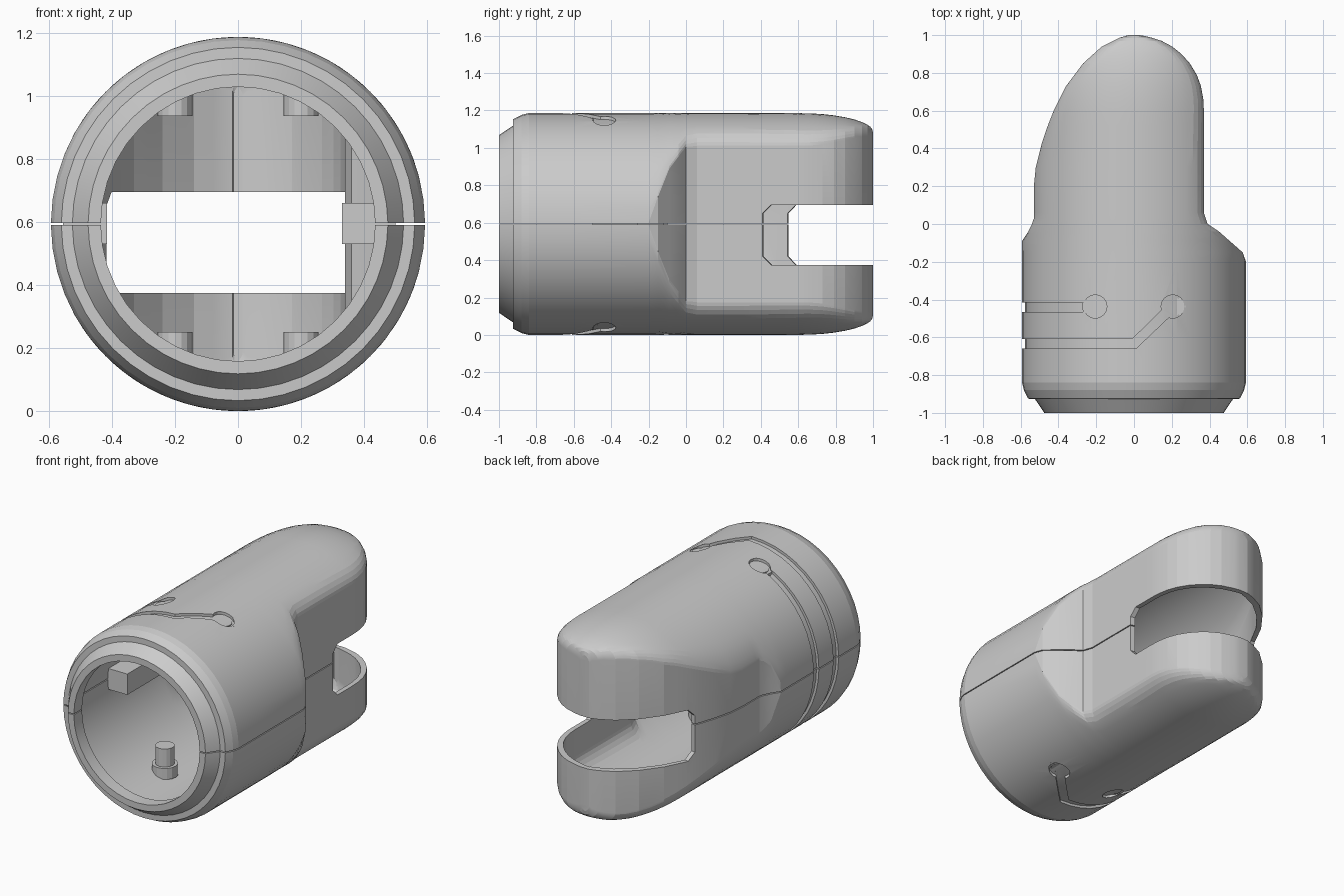
import bpy, bmesh, math
from mathutils import Vector, Matrix

if "Cube" in bpy.data.objects:
    bpy.data.objects.remove(bpy.data.objects["Cube"])

ZC, R = 0.593, 0.593
N = 24
LEFT = [(-1, .6), (-.09, .6), (-.04, .56), (.02, .53), (.2, .53), (.3, .52), (.42, .49),
        (.57, .44), (.73, .36), (.85, .27), (.94, .17), (.985, .08), (1, .03)]
RIGHT = [(-1, .6), (-.2, .595), (-.15, .575), (-.04, .45), (0, .39), (.06, .37), (.63, .37)]
RIGHT += [(.63 + .37 * math.sin(a), max(.03, .37 * math.cos(a)))
          for a in [math.pi / 2 * k / 8 for k in range(1, 9)]]
LIP = [(-1, .475), (-.926, .525), (-.925, .56), (-.88, .583), (-.84, R), (1, R)]


def lerp(table, y):
    for (a, u), (b, v) in zip(table, table[1:]):
        if y <= b:
            return u + (v - u) * max(0, (y - a) / (b - a))
    return table[-1][1]


def finish(name, bm):
    bmesh.ops.recalc_face_normals(bm, faces=bm.faces)
    me = bpy.data.meshes.new(name)
    bm.to_mesh(me)
    bm.free()
    ob = bpy.data.objects.new(name, me)
    bpy.context.collection.objects.link(ob)
    return ob


def loft(name, stations, wall, y_end):
    """Loft round sections along y, clipped sideways by the plan outline."""
    bm = bmesh.new()
    rings = []
    for y in stations:
        r = (lerp(LIP, y) if wall == 0 else R - .043)
        xl, xr = -min(lerp(LEFT, y), r + wall) + wall, min(lerp(RIGHT, y), r + wall) - wall
        xl, xr = max(xl, -r), min(xr, r)
        if xr - xl < .03:
            xl, xr = -.015, .015
        fade = min(1, max(0, (y + .15) / .2))
        u = min(1, max(0, 1 - (1 - y) / .4))
        tip = .10 * (1 - math.sqrt(1 - u * u))
        top = []
        for i in range(N + 1):
            x = (xl + xr) / 2 - (xr - xl) / 2 * math.cos(math.pi * i / N)
            d = 1 - min(1, min(x - xl, xr - x) / .06)
            edge = .045 * fade * (1 - math.sqrt(max(0, 1 - d * d)))
            top.append((x, max(.006, math.sqrt(max(0, r * r - x * x)) - tip - edge)))
        yy = y if y < .6 else .6 + (y - .6) * (y_end - .6) / .4
        ring = [bm.verts.new((x, yy, ZC + h)) for x, h in top]
        ring += [bm.verts.new((x, yy, ZC - h)) for x, h in reversed(top)]
        rings.append(ring)
    for a, b in zip(rings, rings[1:]):
        for i in range(len(a)):
            j = (i + 1) % len(a)
            bm.faces.new((a[i], a[j], b[j], b[i]))
    bm.faces.new(rings[0])
    bm.faces.new(rings[-1])
    return finish(name, bm)


def prism(name, a, b):
    """Solid between two matching 3D polygons."""
    bm = bmesh.new()
    va, vb = [bm.verts.new(p) for p in a], [bm.verts.new(p) for p in b]
    bm.faces.new(va)
    bm.faces.new(vb)
    for i in range(len(va)):
        j = (i + 1) % len(va)
        bm.faces.new((va[i], va[j], vb[j], vb[i]))
    return finish(name, bm)


def plan_prism(name, pts, z0, z1):
    return prism(name, [(x, y, z0) for x, y in pts], [(x, y, z1) for x, y in pts])


def box(name, x0, x1, y0, y1, z0, z1):
    return plan_prism(name, [(x0, y0), (x1, y0), (x1, y1), (x0, y1)], z0, z1)


def disc(cx, cy, r, n=16):
    return [(cx + r * math.cos(2 * math.pi * k / n), cy + r * math.sin(2 * math.pi * k / n))
            for k in range(n)]


def y_cylinder(name, r, y0, y1, n=40):
    pts = disc(0, ZC, r, n)
    return prism(name, [(x, y0, z) for x, z in pts], [(x, y1, z) for x, z in pts])


def boolean(ob, other, op='DIFFERENCE'):
    m = ob.modifiers.new(op, 'BOOLEAN')
    m.object, m.operation, m.solver = other, op, 'EXACT'
    bpy.context.view_layer.objects.active = ob
    bpy.ops.object.modifier_apply(modifier=m.name)
    bpy.data.objects.remove(other)


# outer shell, cavity and mouth
ys = [-.6, -.2, -.15, -.09, -.04, 0, .03, .06, .2, .3, .42, .52, .6, .66, .73, .79, .85,
      .9, .94, .97, .985, .995, 1]
shell = loft("housing_shell", [-1, -.926, -.925, -.88, -.84] + ys, 0, 1)
boolean(shell, loft("cavity", [-.92] + ys, .03, .97))
boolean(shell, y_cylinder("mouth", .435, -1.1, -.9))

# slot through the nose, with chamfered corners and a slanted back edge
slot = [(0, .42), (.045, .375), (1, .375), (1, .695), (.045, .695), (0, .65)]
boolean(shell, prism("slot", [(-1, .643 + y, z) for y, z in slot],
                     [(1, .302 + y, z) for y, z in slot]))

# shallow engraved channels with round ends, wrapping the left side
w = .025
channels = [
    [(-.7, -.44 - w), (-.2, -.44 - w), (-.2, -.44 + w), (-.7, -.44 + w)],
    [(-.7, -.635 - w), (.01, -.635 - w), (.222, -.458), (.182, -.422), (-.01, -.635 + w),
     (-.7, -.635 + w)],
    disc(-.205, -.437, .062), disc(.205, -.437, .062)]
for pts in channels:
    cutter = plan_prism("channel", pts, -.2, 1.4)
    boolean(cutter, y_cylinder("core", R - .016, -2, 2, 48))
    boolean(shell, cutter)

# parting line between the halves
boolean(shell, box("seam", -1, 1, -1.2, 1.2, ZC - .003, ZC + .003))
bpy.context.view_layer.objects.active = shell
shell.select_set(True)
bpy.ops.object.shade_smooth_by_angle(angle=math.radians(10))

# inner pegs with flared feet, mirrored left/right and top/bottom
for sx in (-1, 1):
    for sz, side in ((-1, "lower"), (1, "upper")):
        for part, r, h0, h1 in (("peg", .055, .343, .53), ("peg_foot", .075, .455, .525)):
            plan_prism(f"{side}_{part}", disc(sx * .2, -.437, r),
                       ZC + sz * h0, ZC + sz * h1)

# locating tabs behind the seam
box("left_tab", -.555, -.415, -.5, -.1, .53, .66)
box("right_tab", .33, .5, -.26, -.12, .53, .66)
